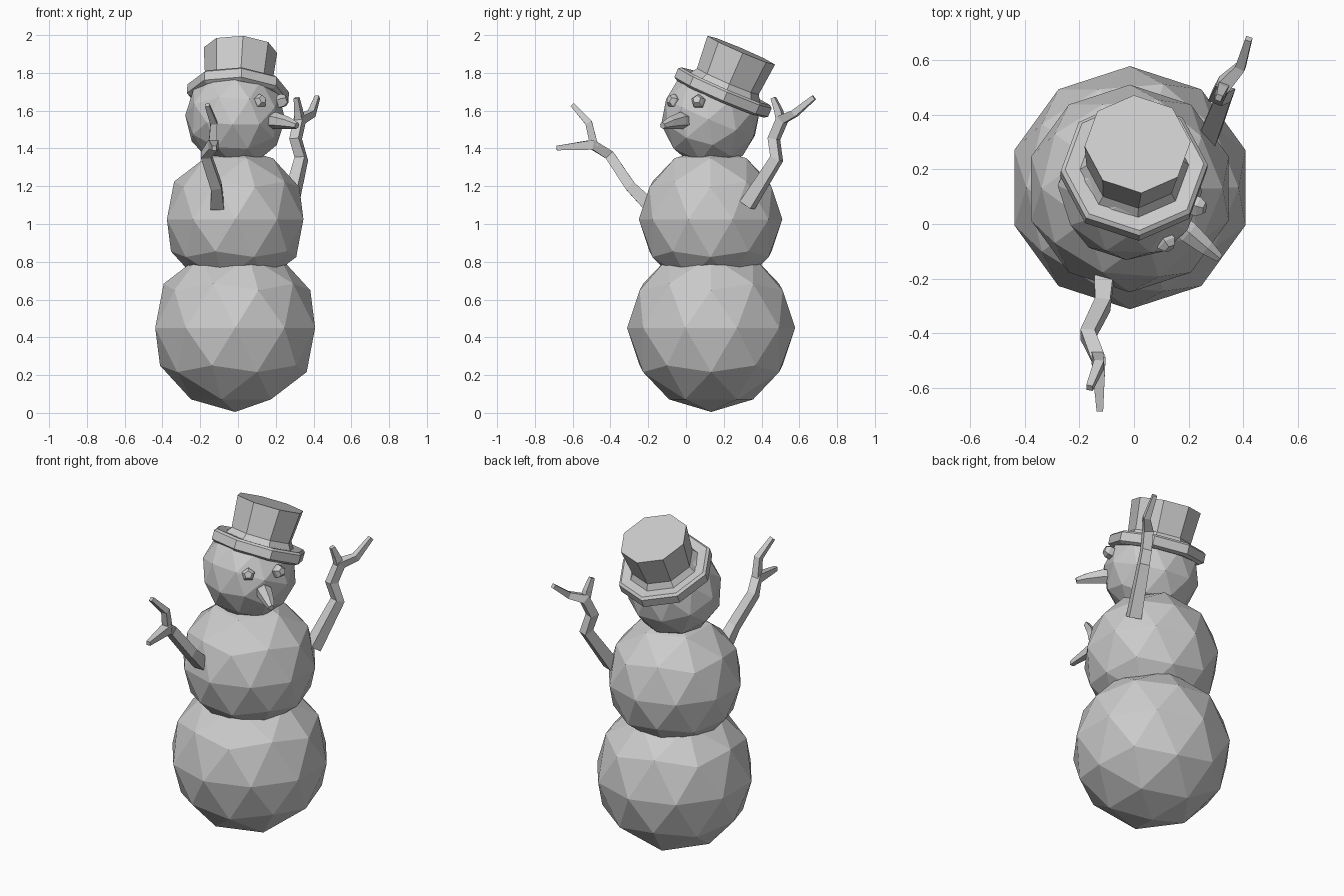
import bpy, bmesh, math
from mathutils import Vector, Matrix

if "Cube" in bpy.data.objects:
    bpy.data.objects.remove(bpy.data.objects["Cube"])


def finish(name, bm):
    bmesh.ops.recalc_face_normals(bm, faces=bm.faces)
    me = bpy.data.meshes.new(name)
    bm.to_mesh(me)
    bm.free()
    ob = bpy.data.objects.new(name, me)
    bpy.context.collection.objects.link(ob)
    return ob


def ball(name, center, r, rot=Matrix()):
    bm = bmesh.new()
    bmesh.ops.create_icosphere(bm, subdivisions=2, radius=r,
                               matrix=Matrix.Translation(center) @ rot)
    return finish(name, bm)


def loft(bm, points, radii, sides, axis=None, ref=(1, 0, 0), phase=0.0):
    """Capped tube through points with a radius at each one."""
    pts = [Vector(p) for p in points]
    rings = []
    for i, (p, r) in enumerate(zip(pts, radii)):
        if axis:
            t = Vector(axis).normalized()
        else:
            t = (pts[min(i + 1, len(pts) - 1)] - pts[max(i - 1, 0)]).normalized()
        u = Vector(ref)
        u = (u - t * u.dot(t)).normalized()
        v = t.cross(u)
        ring = []
        for k in range(sides):
            a = phase + 2 * math.pi * k / sides
            ring.append(bm.verts.new(p + (u * math.cos(a) + v * math.sin(a)) * r))
        rings.append(ring)
    for a, b in zip(rings, rings[1:]):
        for k in range(sides):
            n = (k + 1) % sides
            bm.faces.new((a[k], a[n], b[n], b[k]))
    bm.faces.new(rings[0][::-1])
    bm.faces.new(rings[-1])


# Snow balls; the head is turned and leans with the hat
tilt_axis = Vector((0.055, 0.395, 0.92)).normalized()
lean = Vector((0, 0, 1)).rotation_difference(tilt_axis).to_matrix().to_4x4()
head_c = Vector((-0.015, 0.13, 1.565))
ball("bottom_ball", (-0.015, 0.133, 0.45), 0.445)
ball("middle_ball", (-0.015, 0.13, 1.025), 0.38)
ball("head_ball", head_c, 0.265, lean @ Matrix.Rotation(math.radians(52), 4, 'Z'))

# Top hat: (radius, height) profile along the leaning axis
profile = [(0.25, -0.042), (0.27, -0.03), (0.27, 0.02), (0.255, 0.032),
           (0.2, 0.026), (0.178, 0.06), (0.195, 0.24)]
brim_c = Vector((0.0, 0.198, 1.70))
bm = bmesh.new()
loft(bm, [brim_c + tilt_axis * h for _, h in profile], [r for r, _ in profile],
     8, axis=tilt_axis, phase=math.radians(4))
finish("top_hat", bm)

# Carrot nose
bm = bmesh.new()
loft(bm, [(0.15, 0.015, 1.548), (0.2, -0.03, 1.547), (0.265, -0.085, 1.535),
          (0.312, -0.124, 1.521)], [0.042, 0.045, 0.033, 0.018], 6, ref=(0, 0, 1))
finish("carrot_nose", bm)

# Coal eyes
for side, pos in (("right", (0.115, -0.065, 1.65)), ("left", (0.23, 0.065, 1.65))):
    p = Vector(pos)
    d = (p - head_c).normalized()
    bm = bmesh.new()
    loft(bm, [p - d * 0.035, p + d * 0.01, p + d * 0.032], [0.036, 0.038, 0.022], 5,
         ref=(0, 0, 1))
    finish(side + "_eye", bm)

# Twig arms: a limb with one long finger, plus a forked finger
arms = {
    "right_arm": (
        [(-0.11, -0.195, 1.10), (-0.115, -0.295, 1.20), (-0.17, -0.405, 1.365),
         (-0.13, -0.495, 1.42), (-0.125, -0.685, 1.402)],
        [(-0.135, -0.485, 1.41), (-0.128, -0.515, 1.535), (-0.163, -0.60, 1.63)],
        (1, 0, 0)),
    "left_arm": (
        [(0.275, 0.325, 1.10), (0.335, 0.48, 1.345), (0.305, 0.465, 1.45),
         (0.328, 0.51, 1.555), (0.39, 0.575, 1.585), (0.42, 0.678, 1.67)],
        [(0.328, 0.505, 1.54), (0.32, 0.49, 1.60), (0.31, 0.462, 1.668)],
        (1, -0.4, 0)),
}
for name, (limb, fork, ref) in arms.items():
    bm = bmesh.new()
    radii = [0.05, 0.04, 0.037, 0.037, 0.026, 0.017]
    if len(limb) == 5:
        radii = radii[:4] + [0.017]
    loft(bm, limb, radii, 4, ref=ref, phase=math.pi / 4)
    loft(bm, fork, [0.03, 0.026, 0.017], 4, ref=ref, phase=math.pi / 4)
    finish(name, bm)
